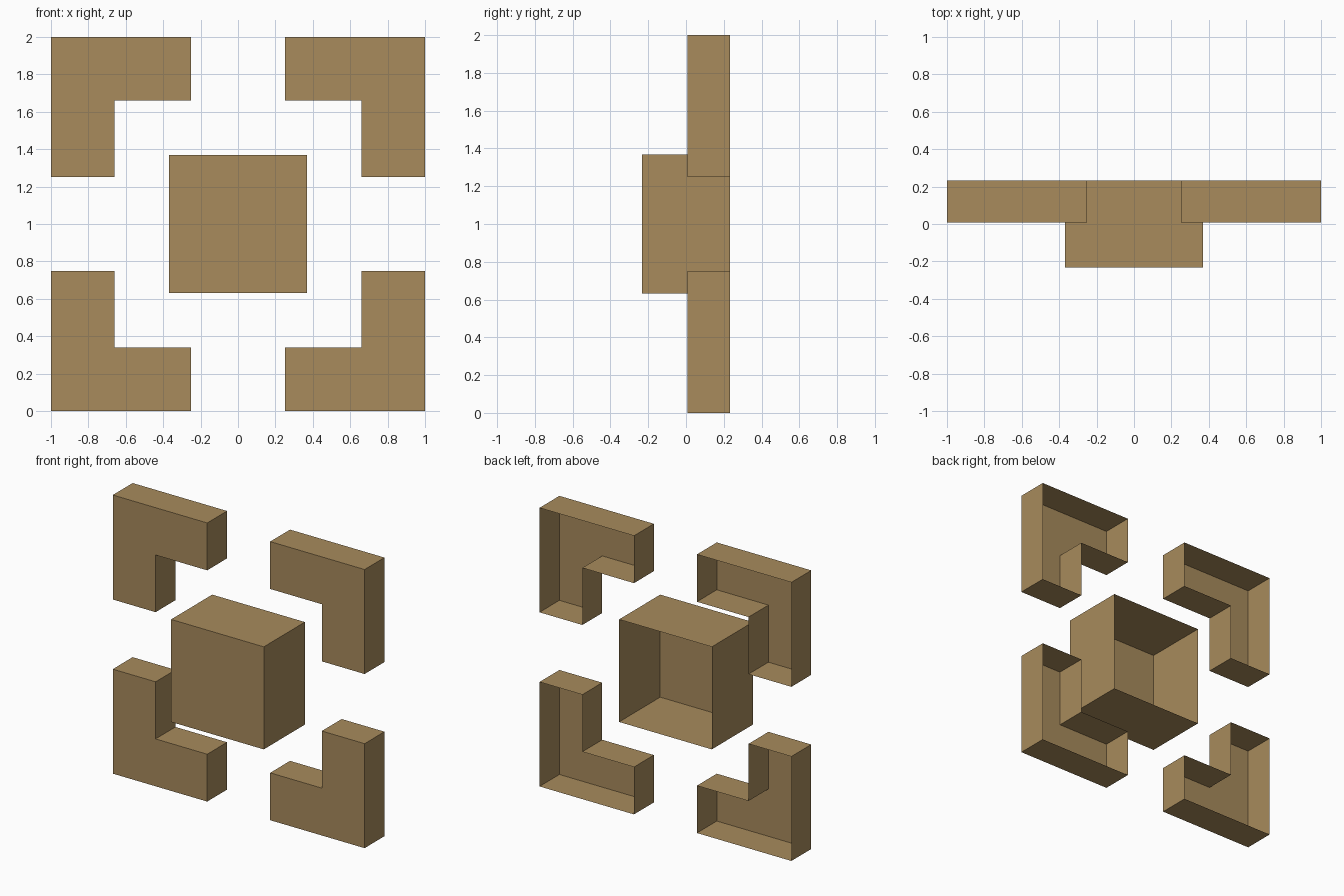
import bpy, bmesh

if "Cube" in bpy.data.objects:
    bpy.data.objects.remove(bpy.data.objects["Cube"])

BACK = 0.233

wood = bpy.data.materials.new("tan")
wood.diffuse_color = (0.392, 0.258, 0.107, 1)
wood.use_nodes = True
wood.node_tree.nodes["Principled BSDF"].inputs["Base Color"].default_value = wood.diffuse_color


def open_back_shell(name, profile, front):
    """Front face plus side walls; profile is (x, z), counter-clockwise from the front."""
    bm = bmesh.new()
    f = [bm.verts.new((x, front, z)) for x, z in profile]
    b = [bm.verts.new((x, BACK, z)) for x, z in profile]
    bm.faces.new(f)
    for i in range(len(f)):
        j = (i + 1) % len(f)
        bm.faces.new((f[j], f[i], b[i], b[j]))
    mesh = bpy.data.meshes.new(name)
    bm.to_mesh(mesh)
    bm.free()
    mesh.materials.append(wood)
    obj = bpy.data.objects.new(name, mesh)
    bpy.context.collection.objects.link(obj)


# Central block
s = 0.368
open_back_shell("center_block",
                [(-s, 1 - s), (s, 1 - s), (s, 1 + s), (-s, 1 + s)], -BACK)

# Four L-shaped corner brackets, mirrored about the centre
corner = [(0.25, 1), (0.25, 0.66), (0.66, 0.66), (0.66, 0.25), (1, 0.25), (1, 1)]
for sx, side in ((-1, "left"), (1, "right")):
    for sz, level in ((-1, "lower"), (1, "upper")):
        pts = [(sx * x, 1 + sz * z) for x, z in corner]
        if sx * sz < 0:
            pts.reverse()
        open_back_shell(f"{level}_{side}_corner", pts, 0.008)
